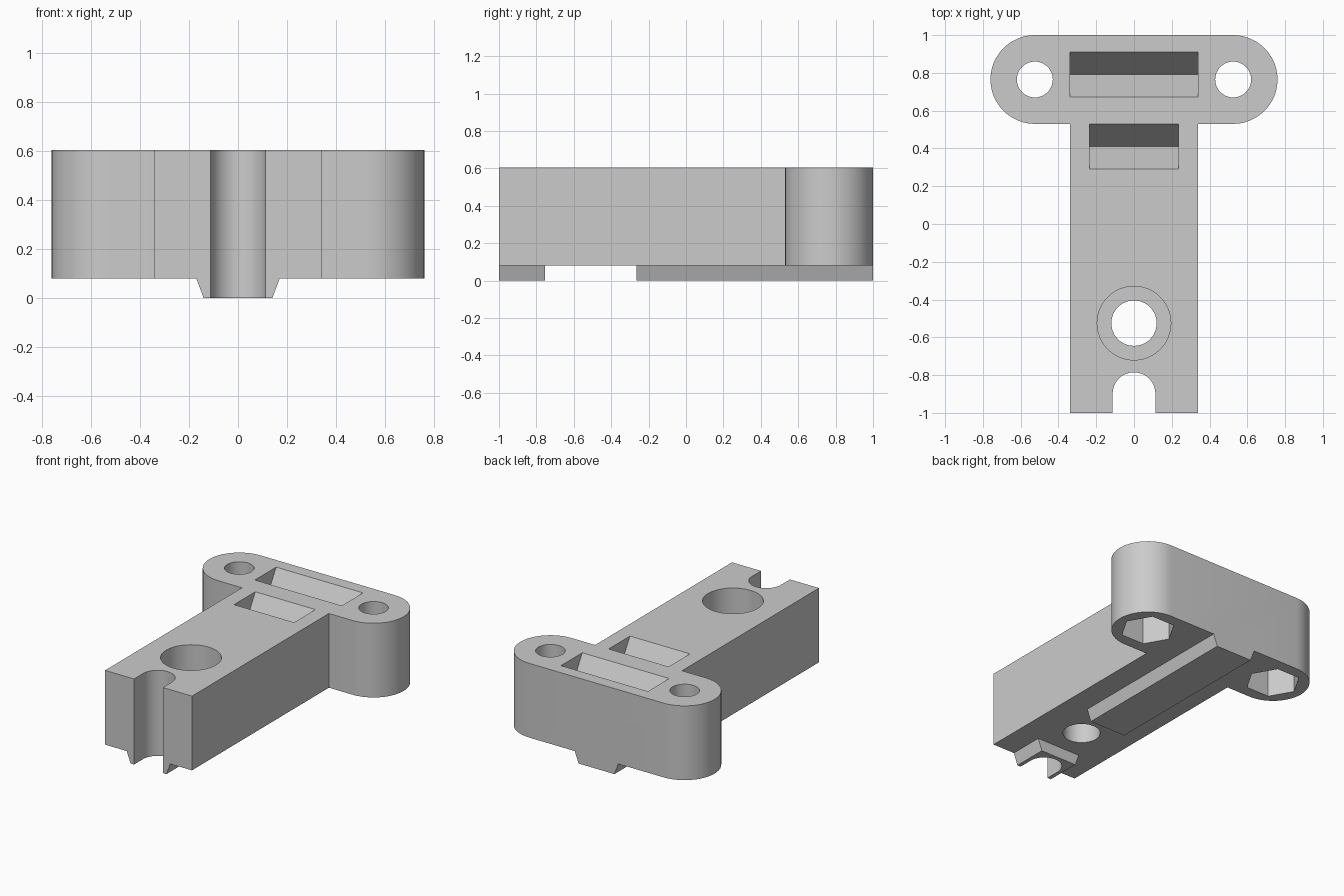
import bpy
import bmesh
from math import pi, cos, sin
from mathutils import Matrix, Vector

old = bpy.data.objects.get("Cube")
if old:
    bpy.data.objects.remove(old, do_unlink=True)

BASE, TOP = 0.08, 0.605
EAR_X, EAR_Y, EAR_R = 0.525, 0.765, 0.235
ARM = 0.34

grey = bpy.data.materials.new("plain grey")
grey.use_nodes = True
colour = (0.6, 0.6, 0.6, 1)
grey.diffuse_color = colour
grey.node_tree.nodes["Principled BSDF"].inputs["Base Color"].default_value = colour


def arc(cx, cy, r, start, end, steps=24):
    return [(cx + r * cos(start + (end - start) * i / steps),
             cy + r * sin(start + (end - start) * i / steps)) for i in range(steps + 1)]


def prism(name, points, place, sweep):
    """Sweep a flat outline, placed in 3D by a function, along a vector."""
    bm = bmesh.new()
    face = bm.faces.new([bm.verts.new(place(a, b)) for a, b in points])
    swept = bmesh.ops.extrude_face_region(bm, geom=[face])["geom"]
    moved = [v for v in swept if isinstance(v, bmesh.types.BMVert)]
    bmesh.ops.translate(bm, verts=moved, vec=Vector(sweep))
    bmesh.ops.recalc_face_normals(bm, faces=bm.faces)
    mesh = bpy.data.meshes.new(name)
    bm.to_mesh(mesh)
    bm.free()
    mesh.materials.append(grey)
    obj = bpy.data.objects.new(name, mesh)
    bpy.context.collection.objects.link(obj)
    return obj


def upright(name, points, z0, z1):
    return prism(name, points, lambda x, y: (x, y, z0), (0, 0, z1 - z0))


def round_bar(name, x, y, r, z0, z1, sides=48):
    return upright(name, arc(x, y, r, 0, 2 * pi, sides)[:-1], z0, z1)


def combine(target, other, operation):
    mod = target.modifiers.new(other.name, "BOOLEAN")
    mod.operation = operation
    mod.solver = "EXACT"
    mod.object = other
    bpy.context.view_layer.objects.active = target
    bpy.ops.object.modifier_apply(modifier=mod.name)
    bpy.data.objects.remove(other, do_unlink=True)


# T-shaped body with rounded ears
outline = [(-ARM, -1), (ARM, -1), (ARM, EAR_Y - EAR_R)]
outline += arc(EAR_X, EAR_Y, EAR_R, -pi / 2, pi / 2)
outline += arc(-EAR_X, EAR_Y, EAR_R, pi / 2, 3 * pi / 2)
outline += [(-ARM, EAR_Y - EAR_R)]
body = upright("mounting_block", outline, BASE, TOP)

# Tapered guide rail underneath, in two lengths
rail = [(-0.14, 0), (0.14, 0), (0.17, BASE), (0.17, 0.15), (-0.17, 0.15), (-0.17, BASE)]
for name, y0, y1 in (("front_rail", -1, -0.755), ("rear_rail", -0.265, 1)):
    part = prism(name, rail, lambda x, z: (x, y0, z), (0, y1 - y0, 0))
    combine(body, part, "UNION")

# Open slot in the front end
slot = [(-0.113, -1.1), (0.113, -1.1)] + arc(0, -0.898, 0.113, 0, pi)
combine(body, upright("front_slot", slot, -0.1, 0.8), "DIFFERENCE")

# Counterbored hole in the arm
combine(body, round_bar("arm_hole", 0, -0.525, 0.12, -0.1, 0.8), "DIFFERENCE")
combine(body, round_bar("counterbore", 0, -0.525, 0.195, 0.33, 0.8), "DIFFERENCE")

# Ear holes with hexagonal nut pockets below
for side in (-1, 1):
    x = side * EAR_X
    combine(body, round_bar("ear_hole", x, EAR_Y, 0.095, -0.1, 0.8), "DIFFERENCE")
    combine(body, round_bar("nut_pocket", x, EAR_Y, 0.177, -0.1, 0.28, 6), "DIFFERENCE")

# V-shaped grooves across the top
for name, y, half in (("rear_groove", 0.7925, 0.34), ("front_groove", 0.41, 0.235)):
    w, depth, lift = 0.119, 0.205, 0.1
    vee = [(y - w, TOP), (y, TOP - depth), (y + w, TOP), (y + w, TOP + lift), (y - w, TOP + lift)]
    cutter = prism(name, vee, lambda a, z: (-half, a, z), (2 * half, 0, 0))
    combine(body, cutter, "DIFFERENCE")

# Smooth the curved walls, keep edges crisp
bpy.ops.object.select_all(action="DESELECT")
body.select_set(True)
bpy.context.view_layer.objects.active = body
bpy.ops.object.shade_smooth_by_angle(angle=pi / 6)
